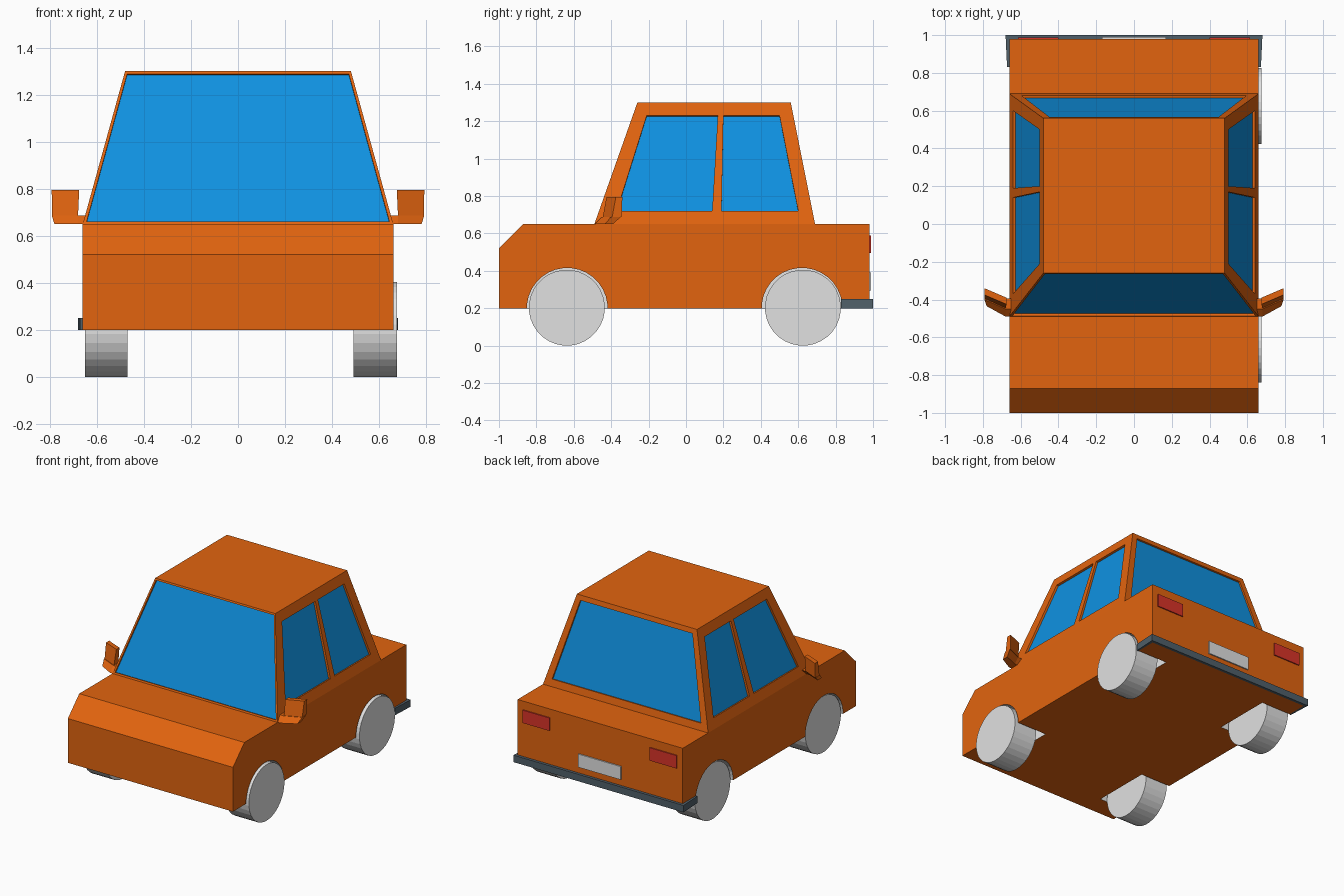
import bpy, bmesh, math
from mathutils import Vector

if "Cube" in bpy.data.objects:
    bpy.data.objects.remove(bpy.data.objects["Cube"])


def material(name, rgb):
    m = bpy.data.materials.new(name)
    lin = [((c / 255 + 0.055) / 1.055) ** 2.4 if c > 10 else c / 255 / 12.92 for c in rgb]
    m.diffuse_color = (*lin, 1)
    m.use_nodes = True
    m.node_tree.nodes["Principled BSDF"].inputs["Base Color"].default_value = m.diffuse_color
    return m


ORANGE = material("orange_paint", (226, 100, 15))
GLASS = material("blue_glass", (15, 146, 226))
LINER = material("white_liner", (245, 245, 245))
GREY = material("light_grey", (225, 225, 225))
RED = material("red_light", (218, 52, 40))
SLATE = material("dark_slate", (80, 96, 106))
BODY_MATS = [ORANGE, GLASS, LINER]


def finish(name, bm, mats):
    bmesh.ops.recalc_face_normals(bm, faces=bm.faces[:])
    me = bpy.data.meshes.new(name)
    bm.to_mesh(me)
    bm.free()
    for m in mats:
        me.materials.append(m)
    ob = bpy.data.objects.new(name, me)
    bpy.context.collection.objects.link(ob)
    return ob


def loft(name, ring0, ring1, mats, cap0=0, rest=0):
    """Solid between two rings of points; the first cap can have its own material."""
    bm = bmesh.new()
    a = [bm.verts.new(p) for p in ring0]
    b = [bm.verts.new(p) for p in ring1]
    n = len(a)
    faces = [bm.faces.new(b)]
    faces += [bm.faces.new((a[i], a[(i + 1) % n], b[(i + 1) % n], b[i])) for i in range(n)]
    for f in faces:
        f.material_index = rest
    bm.faces.new(a).material_index = cap0
    return finish(name, bm, mats)


def box(name, x0, x1, y0, y1, z0, z1, mat):
    ring = [(x0, y0), (x1, y0), (x1, y1), (x0, y1)]
    return loft(name, [(x, y, z0) for x, y in ring], [(x, y, z1) for x, y in ring], [mat])


def disc(x, y, z, r, n=32):
    return [(x, y + r * math.cos((i + .5) * math.tau / n), z + r * math.sin((i + .5) * math.tau / n))
            for i in range(n)]


def cut(target, cutter):
    mod = target.modifiers.new("cut", 'BOOLEAN')
    mod.operation = 'DIFFERENCE'
    mod.solver = 'EXACT'
    mod.object = cutter
    bpy.context.view_layer.objects.active = target
    bpy.ops.object.modifier_apply(modifier=mod.name)
    bpy.data.objects.remove(cutter)


# Body: side profile pulled across, then the cabin raised from the middle of the top
profile = [(-1, .2), (-1, .52), (-.87, .65), (-.49, .65), (.69, .65), (.98, .65), (.98, .2)]
bm = bmesh.new()
left = [bm.verts.new((-.66, y, z)) for y, z in profile]
right = [bm.verts.new((.66, y, z)) for y, z in profile]
bm.faces.new(left)
bm.faces.new(right)
for i in range(len(profile)):
    j = (i + 1) % len(profile)
    f = bm.faces.new((left[i], left[j], right[j], right[i]))
    if i == 3:
        deck = f
bmesh.ops.recalc_face_normals(bm, faces=bm.faces[:])
roof = bmesh.ops.extrude_discrete_faces(bm, faces=[deck])['faces'][0]
for v in roof.verts:
    v.co = (math.copysign(.48, v.co.x), -.26 if v.co.y < 0 else .56, 1.30)
body = finish("car_body", bm, BODY_MATS)


# Windows: shallow recesses with a glass floor
def side_x(z):
    return .66 - .18 * (z - .65) / .65


def window(pts, depth):
    p = [Vector(q) for q in pts]
    n = (p[1] - p[0]).cross(p[2] - p[0]).normalized()
    if n.dot(p[0] + p[2] - 2 * Vector((0, .1, .9))) < 0:
        n = -n
    cut(body, loft("window_cutter", [q - n * depth for q in p], [q + n * .03 for q in p],
                   BODY_MATS, cap0=1))


def end_window(y_at, z0, x0, z1, x1):
    window([(-x0, y_at(z0), z0), (x0, y_at(z0), z0), (x1, y_at(z1), z1), (-x1, y_at(z1), z1)], .012)


end_window(lambda z: -.49 + .23 * (z - .65) / .65, .662, .643, 1.288, .471)
end_window(lambda z: .69 - .13 * (z - .65) / .65, .70, .595, 1.265, .448)
for s in (-1, 1):
    for pane in ([(-.37, .72), (.14, .72), (.17, 1.23), (-.21, 1.23)],
                 [(.19, .72), (.60, .72), (.50, 1.23), (.20, 1.23)]):
        window([(s * side_x(z), y, z) for y, z in pane], .015)

# Wheel wells and wheels
for s, side, x0, x1 in ((-1, "left", -.65, -.47), (1, "right", .49, .675)):
    for end, y_well, y in (("front", -.635, -.637), ("rear", .62, .625)):
        cut(body, loft("well_cutter", disc(s * .42, y_well, .2, .216), disc(s * .8, y_well, .2, .216),
                       BODY_MATS, cap0=2, rest=2))
        loft(f"{end}_{side}_wheel", disc(x0, y, .203, .203), disc(x1, y, .203, .203), [GREY])

# Wing mirrors: wedge arm with a tilted head
arm_low = [(.65, -.49), (.68, -.49), (.78, -.435), (.78, -.39), (.68, -.43), (.65, -.43)]
arm_top = [(.65, -.45), (.68, -.45), (.792, -.40), (.792, -.35), (.68, -.395), (.65, -.395)]
head_low = [(.68, -.445), (.79, -.395), (.79, -.345), (.68, -.395)]
head_top = [(.675, -.425), (.792, -.375), (.792, -.34), (.675, -.39)]
for s, side in ((-1, "left"), (1, "right")):
    def ring(pts, z):
        return [(s * x, y, z) for x, y in pts]
    loft(f"{side}_mirror_arm", ring(arm_low, .65), ring(arm_top, .687), [ORANGE])
    loft(f"{side}_mirror_head", ring(head_low, .687), ring(head_top, .795), [ORANGE])
    # Tail lights
    a, b = sorted((s * .40, s * .615))
    box(f"{side}_tail_light", a, b, .979, .988, .495, .588, RED)

# Number plate and wrap-round rear bumper
box("rear_plate", -.17, .17, .98, .989, .295, .39, GREY)
half = [(.66, .98), (.66, .83), (.672, .83), (.68, 1.0)]
bumper = half + [(-x, y) for x, y in reversed(half)]
loft("rear_bumper", [(x, y, .2) for x, y in bumper], [(x, y, .25) for x, y in bumper], [SLATE])
